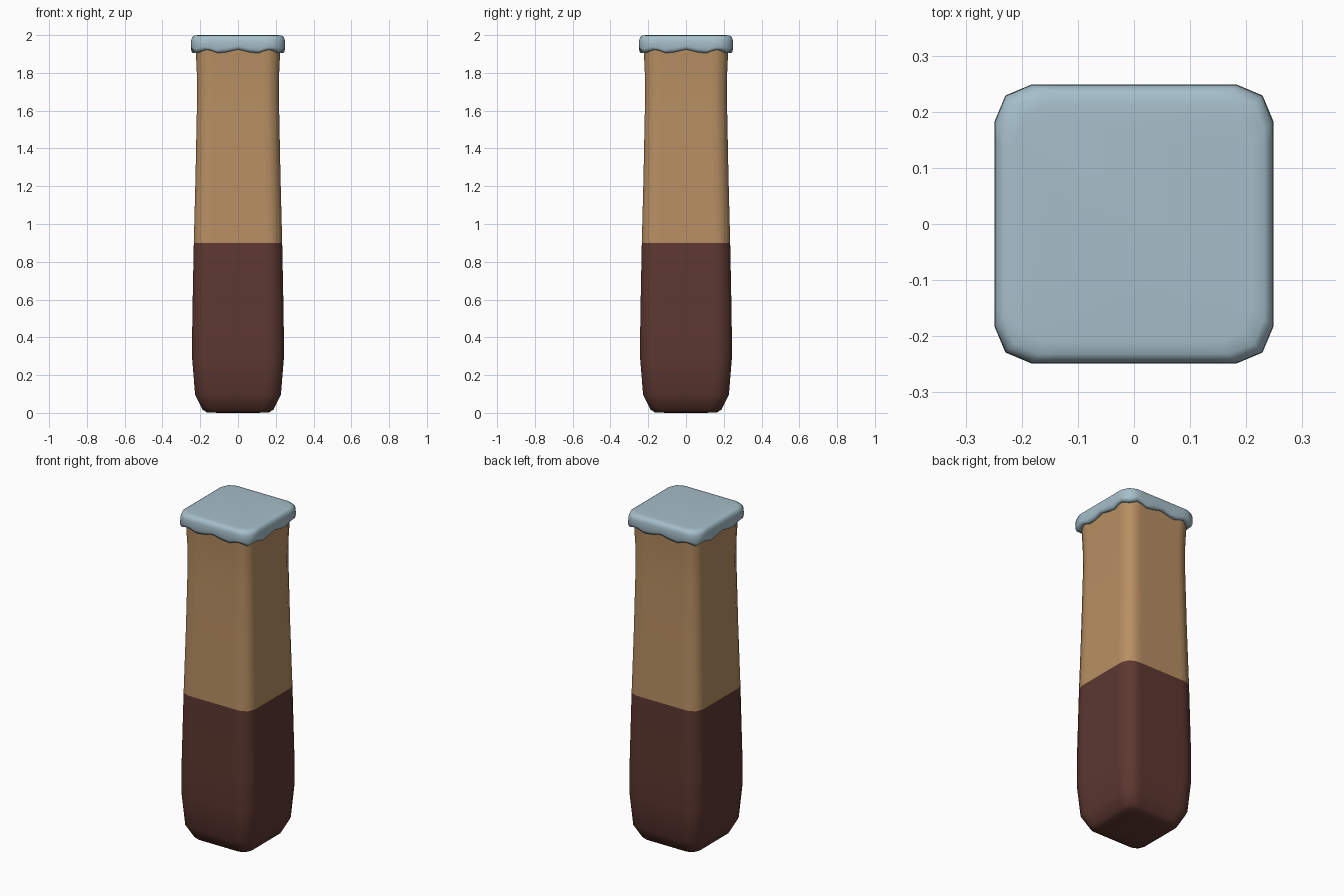
import bpy, bmesh

if "Cube" in bpy.data.objects:
    bpy.data.objects.remove(bpy.data.objects["Cube"])


def material(name, rgb):
    m = bpy.data.materials.new(name)
    m.diffuse_color = (*rgb, 1)
    m.use_nodes = True
    m.node_tree.nodes["Principled BSDF"].inputs["Base Color"].default_value = m.diffuse_color
    return m


tan = material("tan wood", (0.48, 0.275, 0.125))
brown = material("dark brown", (0.11, 0.039, 0.030))
snow = material("pale blue snow", (0.38, 0.52, 0.59))

# One side of the rounded square: position along side, depth, drip height
SIDE = [(-0.92, 0.92, 0.002), (-0.73, 1, 0.018), (-0.6, 1, 0.013), (-0.46, 1, 0.0),
        (-0.25, 1, 0.006), (0, 1, 0.02), (0.25, 1, 0.006), (0.46, 1, 0.0),
        (0.6, 1, 0.013), (0.73, 1, 0.018)]


def section(half):
    """Rounded square as (x, y, drip), four rotated sides."""
    pts = []
    for k in range(4):
        for t, d, w in SIDE:
            x, y = t * half, -d * half
            for _ in range(k):
                x, y = -y, x
            pts.append((x, y, w))
    return pts


def loft(name, rings, mats, split=None):
    """Skin rings of (half width, z, drip amount) and close both ends."""
    bm = bmesh.new()
    loops = [[bm.verts.new((x, y, z + w * drip)) for x, y, w in section(h)]
             for h, z, drip in rings]
    n = len(loops[0])
    for a, b in zip(loops, loops[1:]):
        for i in range(n):
            j = (i + 1) % n
            bm.faces.new((a[i], a[j], b[j], b[i]))
    bm.faces.new(loops[0][::-1])
    bm.faces.new(loops[-1])
    bmesh.ops.recalc_face_normals(bm, faces=bm.faces[:])
    for f in bm.faces:
        f.smooth = True
        if split is not None and f.calc_center_median().z < split:
            f.material_index = 1
    me = bpy.data.meshes.new(name)
    bm.to_mesh(me)
    bm.free()
    for m in mats:
        me.materials.append(m)
    ob = bpy.data.objects.new(name, me)
    bpy.context.collection.objects.link(ob)
    return ob


# Tapered post, dark below z = 0.9
loft("post", [(0.10, 0.0, 0), (0.165, 0.003, 0), (0.188, 0.017, 0), (0.227, 0.095, 0),
              (0.243, 0.29, 0), (0.242, 0.5, 0), (0.234, 0.9, 0), (0.225, 1.25, 0),
              (0.217, 1.65, 0), (0.218, 1.8, 0), (0.223, 1.91, 0), (0.225, 1.95, 0)],
     [tan, brown], 0.9)

# Snow cap with a wavy lower lip
loft("snow_cap", [(0.20, 1.915, 1), (0.232, 1.904, 1), (0.244, 1.908, 1),
                  (0.249, 1.925, 0.8), (0.248, 1.972, 0), (0.243, 1.99, 0),
                  (0.232, 1.998, 0), (0.21, 2.0, 0)], [snow])
